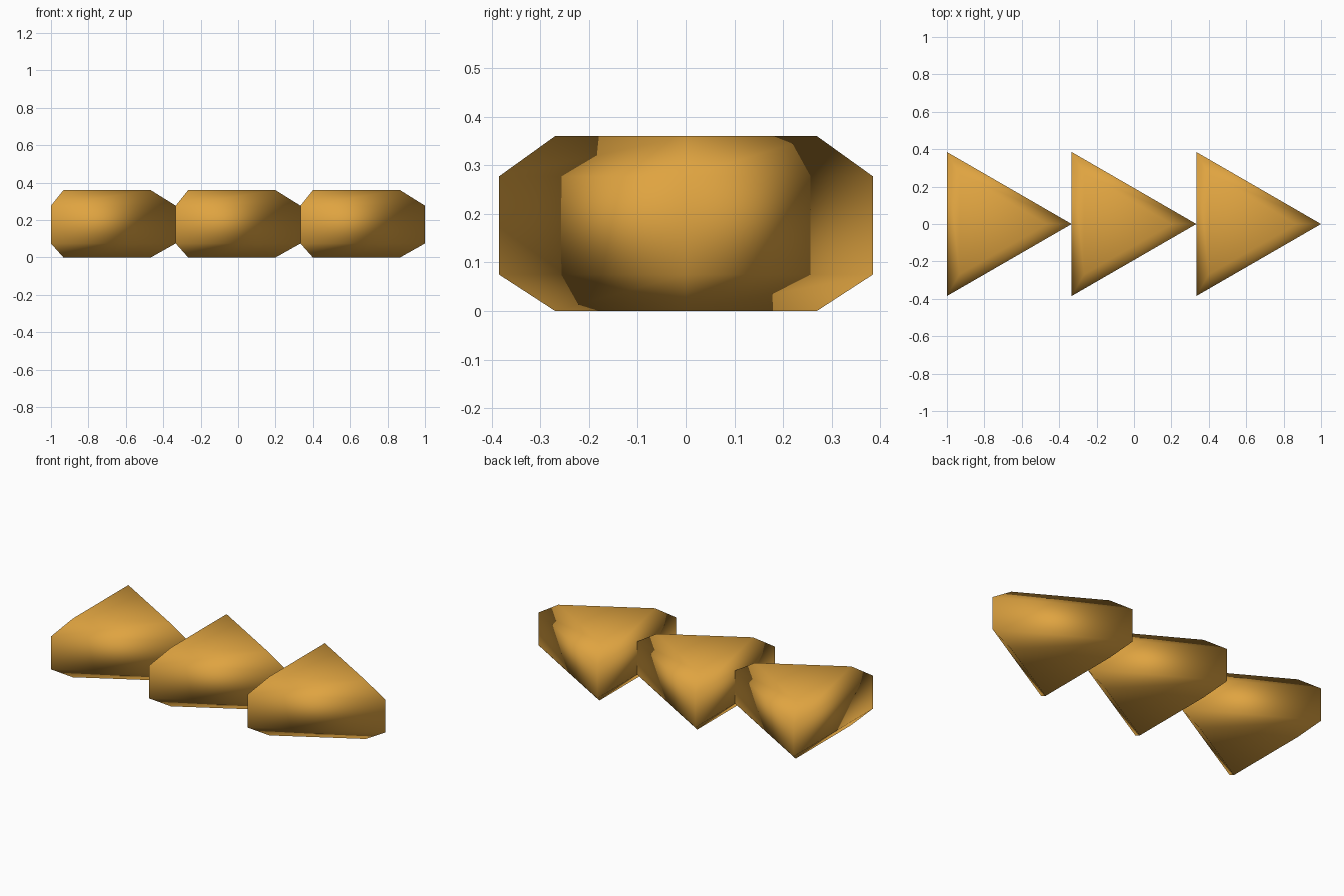
import bpy, bmesh, math

if "Cube" in bpy.data.objects:
    bpy.data.objects.remove(bpy.data.objects["Cube"])

gold = bpy.data.materials.new("golden_amber")
gold.diffuse_color = (0.74, 0.37, 0.052, 1)
gold.use_nodes = True
gold.node_tree.nodes["Principled BSDF"].inputs["Base Color"].default_value = gold.diffuse_color

RADIUS = 4 / 9                      # corner distance of the full triangle
LAYERS = [(0.0, 0.70), (0.075, 1.0), (0.277, 1.0), (0.36, 0.70)]  # height, scale


def arrow_wedge(name, x):
    """Three-sided prism pointing to +x, chamfered at top and bottom."""
    bm = bmesh.new()
    rings = []
    for z, s in LAYERS:
        rings.append([bm.verts.new((RADIUS * s * math.cos(a), RADIUS * s * math.sin(a), z))
                      for a in (i * math.tau / 3 for i in range(3))])
    # side bands
    for low, high in zip(rings, rings[1:]):
        for i in range(3):
            j = (i + 1) % 3
            bm.faces.new((low[i], low[j], high[j], high[i]))
    # bottom and top caps
    bm.faces.new(rings[0][::-1])
    bm.faces.new(rings[-1])
    for f in bm.faces:
        f.smooth = True
    mesh = bpy.data.meshes.new(name)
    bm.to_mesh(mesh)
    bm.free()
    mesh.materials.append(gold)
    obj = bpy.data.objects.new(name, mesh)
    obj.location.x = x
    bpy.context.collection.objects.link(obj)


# row of three wedges, tip to base
for i, label in enumerate(("left", "middle", "right")):
    arrow_wedge(label + "_arrow_wedge", -1 + RADIUS / 2 + i * 2 / 3)
